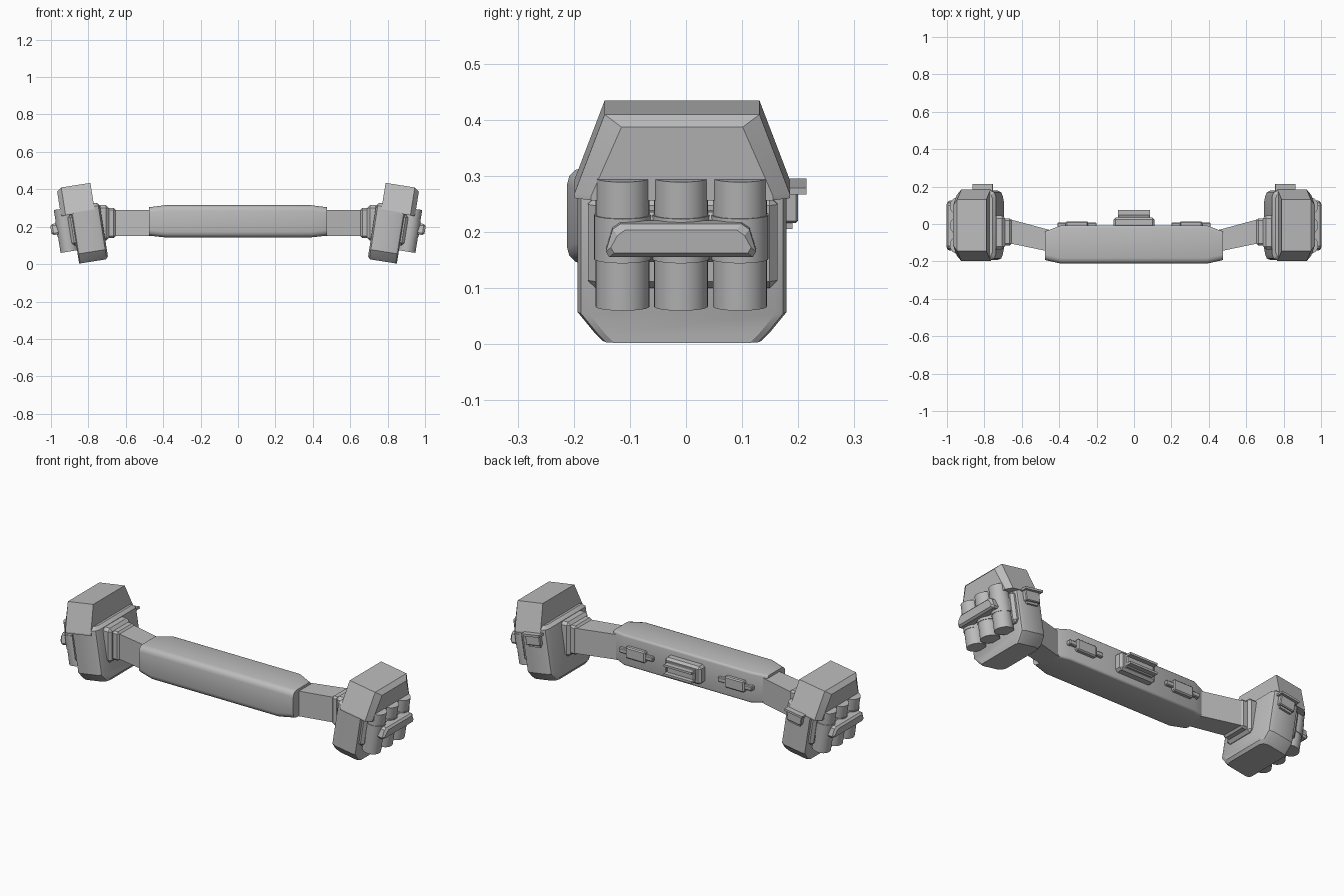
import bpy, bmesh, math
from mathutils import Matrix, Vector

old = bpy.data.objects.get("Cube")
if old:
    bpy.data.objects.remove(old, do_unlink=True)

grey = bpy.data.materials.new("plain_grey")
grey.use_nodes = True
GREY = (0.5, 0.5, 0.5, 1)
grey.diffuse_color = GREY
grey.node_tree.nodes["Principled BSDF"].inputs["Base Color"].default_value = GREY

# Pouch frame: leans outward about the front-back axis
TILT = Matrix.Translation((0.82, 0, 0.22)) @ Matrix.Rotation(math.radians(9), 4, 'Y')
FLAT = Matrix.Identity(4)


def finish(name, bm, frame=FLAT, mirror=True, smooth=35):
    """Turn a bmesh into an object, optionally mirrored left to right."""
    bmesh.ops.transform(bm, matrix=frame, verts=bm.verts)
    bmesh.ops.recalc_face_normals(bm, faces=bm.faces)
    mesh = bpy.data.meshes.new(name)
    bm.to_mesh(mesh)
    bm.free()
    mesh.materials.append(grey)
    mesh.shade_smooth()
    mesh.set_sharp_from_angle(angle=math.radians(smooth))
    ob = bpy.data.objects.new(name, mesh)
    bpy.context.collection.objects.link(ob)
    if mirror:
        ob.modifiers.new("left_right", 'MIRROR')
    return ob


def box(name, x, y, z, bevel=0.0, segments=1, **kw):
    """Box from three (low, high) ranges, with bevelled edges."""
    bm = bmesh.new()
    bmesh.ops.create_cube(bm, size=1)
    for v in bm.verts:
        v.co = [sum(r) / 2 + c * (r[1] - r[0]) for r, c in zip((x, y, z), v.co)]
    if bevel:
        bmesh.ops.bevel(bm, geom=bm.edges[:], offset=bevel, segments=segments,
                        profile=0.5, affect='EDGES')
    return finish(name, bm, smooth=25, **kw)


def loft(name, rings, **kw):
    """Skin matching rings of points and cap both ends."""
    bm = bmesh.new()
    loops = [[bm.verts.new(p) for p in ring] for ring in rings]
    for a, b in zip(loops, loops[1:]):
        for i in range(len(a)):
            j = (i + 1) % len(a)
            bm.faces.new((a[i], a[j], b[j], b[i]))
    bm.faces.new(loops[0])
    bm.faces.new(loops[-1])
    return finish(name, bm, **kw)


def round_rect(a0, a1, b0, b1, r_low, r_high, n=3):
    """2D outline with separate corner radii on the low-a and high-a sides."""
    pts = []
    for a, b, r, turn in ((a1 - r_high, b1 - r_high, r_high, 0),
                          (a0 + r_low, b1 - r_low, r_low, 90),
                          (a0 + r_low, b0 + r_low, r_low, 180),
                          (a1 - r_high, b0 + r_high, r_high, 270)):
        for i in range(n + 1):
            t = math.radians(turn + 90 * i / n)
            pts.append((a + r * math.cos(t), b + r * math.sin(t)))
    return pts


# Waist pad with tapered ends and rounded front edges
def pad_ring(x, y0, y1, z0, z1):
    return [(x, y, z) for y, z in round_rect(y0, y1, z0, z1, 0.03, 0.012)]


end = (-0.193, -0.04, 0.152, 0.304)
mid = (-0.212, -0.008, 0.143, 0.315)
loft("waist_pad", [pad_ring(-0.475, *end), pad_ring(-0.39, *mid),
                   pad_ring(0.39, *mid), pad_ring(0.475, *end)],
     mirror=False, smooth=30)

# Straps joining the pad to the pouches
loft("strap", [[(x, y0, 0.15), (x, y1, 0.15), (x, y1, 0.29), (x, y0, 0.29)]
               for x, y0, y1 in ((0.44, -0.15, -0.035), (0.68, -0.1, 0.03))])
box("strap_bracket", (0.655, 0.735), (-0.115, 0.03), (0.14, 0.3), 0.01)
box("bracket_flange", (0.69, 0.75), (-0.135, 0.045), (0.125, 0.315), 0.015)

# Buckle and clips on the rear of the pad
box("buckle_base", (-0.11, 0.11), (-0.03, 0.035), (0.18, 0.28), 0.012, mirror=False)
box("buckle_block", (-0.085, 0.085), (0.0, 0.05), (0.195, 0.265), 0.006, mirror=False)
for z in (0.2, 0.25):
    box("buckle_rail", (-0.085, 0.085), (0.03, 0.075), (z, z + 0.012), mirror=False)
box("clip_bar", (0.2, 0.41), (-0.02, 0.008), (0.218, 0.244), 0.004)
box("clip_block", (0.245, 0.365), (-0.02, 0.014), (0.2, 0.262), 0.006)


# Pouch body: chamfered inner corners, cut-in bottom
def body_ring(w, inset, u_inset=0.0):
    return [(u, y, w) for u, y in round_rect(
        -0.095 + u_inset, 0.063, -0.193 + inset, 0.179 - inset, 0.03, 0.02, 2)]


loft("pouch_body", [body_ring(-0.21, 0.045, 0.012), body_ring(-0.195, 0.03),
                    body_ring(-0.158, 0.0), body_ring(0.08, 0.0),
                    body_ring(0.097, 0.015, 0.015)], frame=TILT, smooth=25)


# Pouch lid: trapezoid flap with a chamfered outer rim
def lid_ring(u, low, high, top, bottom=0.056):
    c = -0.007
    return [(u, c - low, bottom), (u, c + low, bottom),
            (u, c + low, bottom + 0.008), (u, c + high, top),
            (u, c - high, top), (u, c - low, bottom + 0.008)]


loft("pouch_lid", [lid_ring(-0.064, 0.192, 0.138, 0.207),
                   lid_ring(0.094, 0.192, 0.138, 0.207),
                   lid_ring(0.119, 0.162, 0.108, 0.188)], frame=TILT, smooth=15)

# Outer holder plate and canisters
box("holder_plate", (0.04, 0.085), (-0.175, 0.163), (-0.11, 0.055), 0.014, frame=TILT)
box("holder_band", (0.06, 0.115), (-0.16, 0.146), (-0.058, 0.032), 0.012, frame=TILT)


def cylinder(name, u, y, w, r, height, sides):
    bm = bmesh.new()
    bmesh.ops.create_cone(bm, cap_ends=True, segments=sides, radius1=r, radius2=r,
                          depth=height)
    bmesh.ops.translate(bm, vec=Vector((u, y, w)), verts=bm.verts)
    finish(name, bm, frame=TILT)


for y in (-0.113, -0.009, 0.096):
    cylinder("canister", 0.104, y, -0.022, 0.048, 0.232, 32)
    cylinder("canister_ring", 0.104, y, -0.012, 0.051, 0.08, 32)

# Retaining bar across the canisters, narrower along its top edge
loft("retaining_bar", [[(u, -0.009 + s * (k - g), w) for s, k, w in
                        ((-1, 0.128, -0.038 + g), (1, 0.128, -0.038 + g),
                         (1, 0.134, -0.028 + g), (1, 0.122, 0.012 - g),
                         (1, 0.108, 0.022 - g), (-1, 0.108, 0.022 - g),
                         (-1, 0.122, 0.012 - g), (-1, 0.134, -0.028 + g))]
                       for u, g in ((0.135, 0.0), (0.173, 0.0), (0.184, 0.009))],
     frame=TILT, smooth=20)

# Catch on the rear of each pouch
box("catch_block", (-0.065, 0.025), (0.16, 0.2), (0.0, 0.06), 0.004, frame=TILT)
box("catch_ledge", (-0.075, 0.035), (0.16, 0.215), (0.053, 0.065), frame=TILT)
box("catch_foot", (-0.055, 0.015), (0.16, 0.19), (-0.012, 0.01), frame=TILT)
